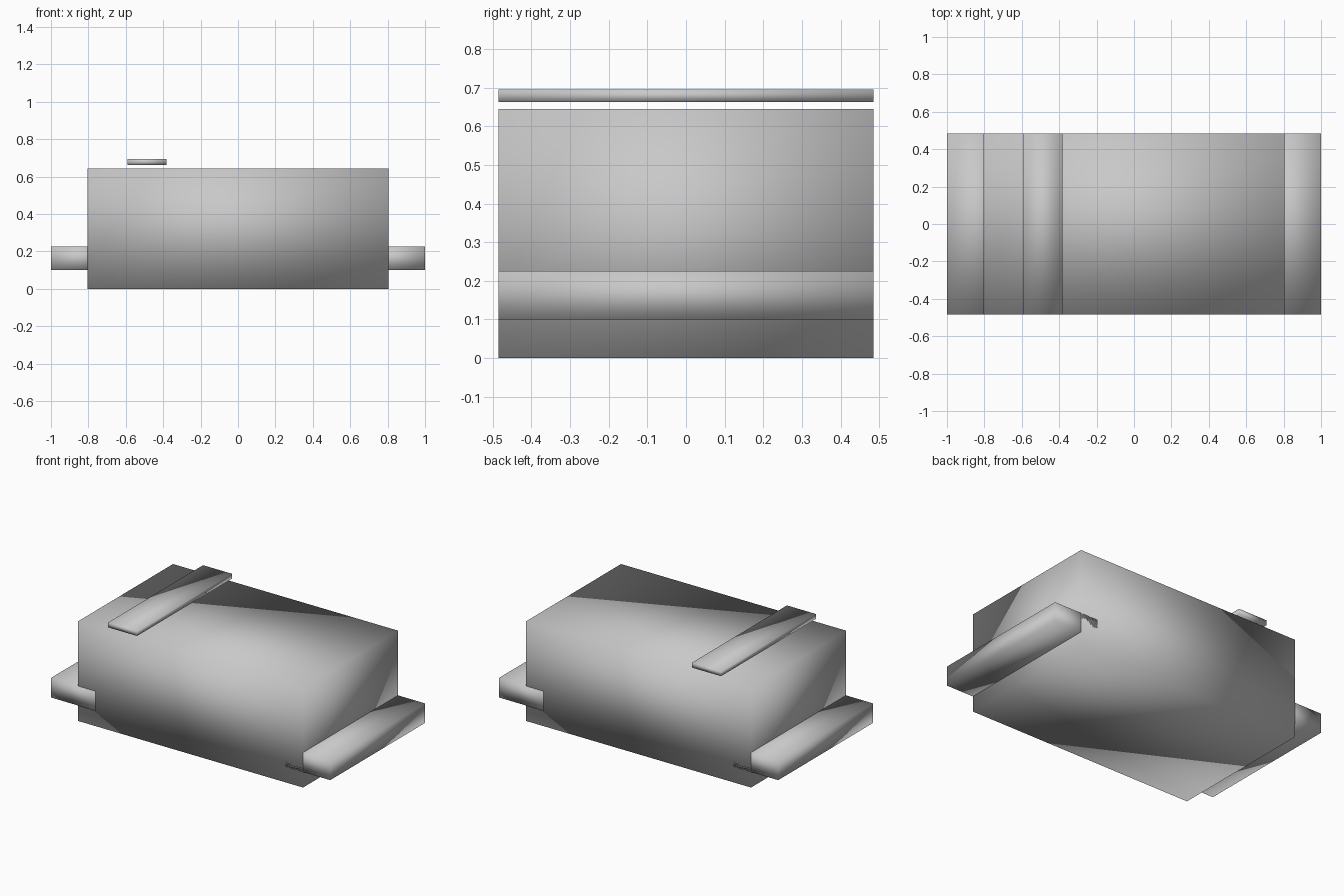
import bpy
import bmesh
from mathutils import Matrix, Vector

cube = bpy.data.objects.get("Cube")
if cube:
    bpy.data.objects.remove(cube, do_unlink=True)

# Single neutral grey
grey = bpy.data.materials.new("plain_grey")
grey.use_nodes = True
colour = (0.58, 0.58, 0.58, 1.0)
grey.diffuse_color = colour
grey.node_tree.nodes["Principled BSDF"].inputs["Base Color"].default_value = colour

HALF_DEPTH = 0.485


def soft_box(name, x_range, z_range):
    """Full-depth box whose normals are smoothed across its corners."""
    (x0, x1), (z0, z1) = x_range, z_range
    size = Vector((x1 - x0, 2 * HALF_DEPTH, z1 - z0))
    centre = Vector(((x0 + x1) / 2, 0, (z0 + z1) / 2))
    bm = bmesh.new()
    bmesh.ops.create_cube(bm, size=1, matrix=Matrix.LocRotScale(centre, None, size))
    for face in bm.faces:
        face.smooth = True
    mesh = bpy.data.meshes.new(name)
    bm.to_mesh(mesh)
    bm.free()
    mesh.materials.append(grey)
    obj = bpy.data.objects.new(name, mesh)
    bpy.context.collection.objects.link(obj)
    return obj


# Main block
soft_box("body", (-0.805, 0.805), (0, 0.645))

# Side rails, sunk into the block
soft_box("left_rail", (0.68, 1), (0.1, 0.226))
soft_box("right_rail", (-1, -0.68), (0.1, 0.226))

# Thin slat hovering over the top
soft_box("top_slat", (-0.59, -0.383), (0.663, 0.695))
